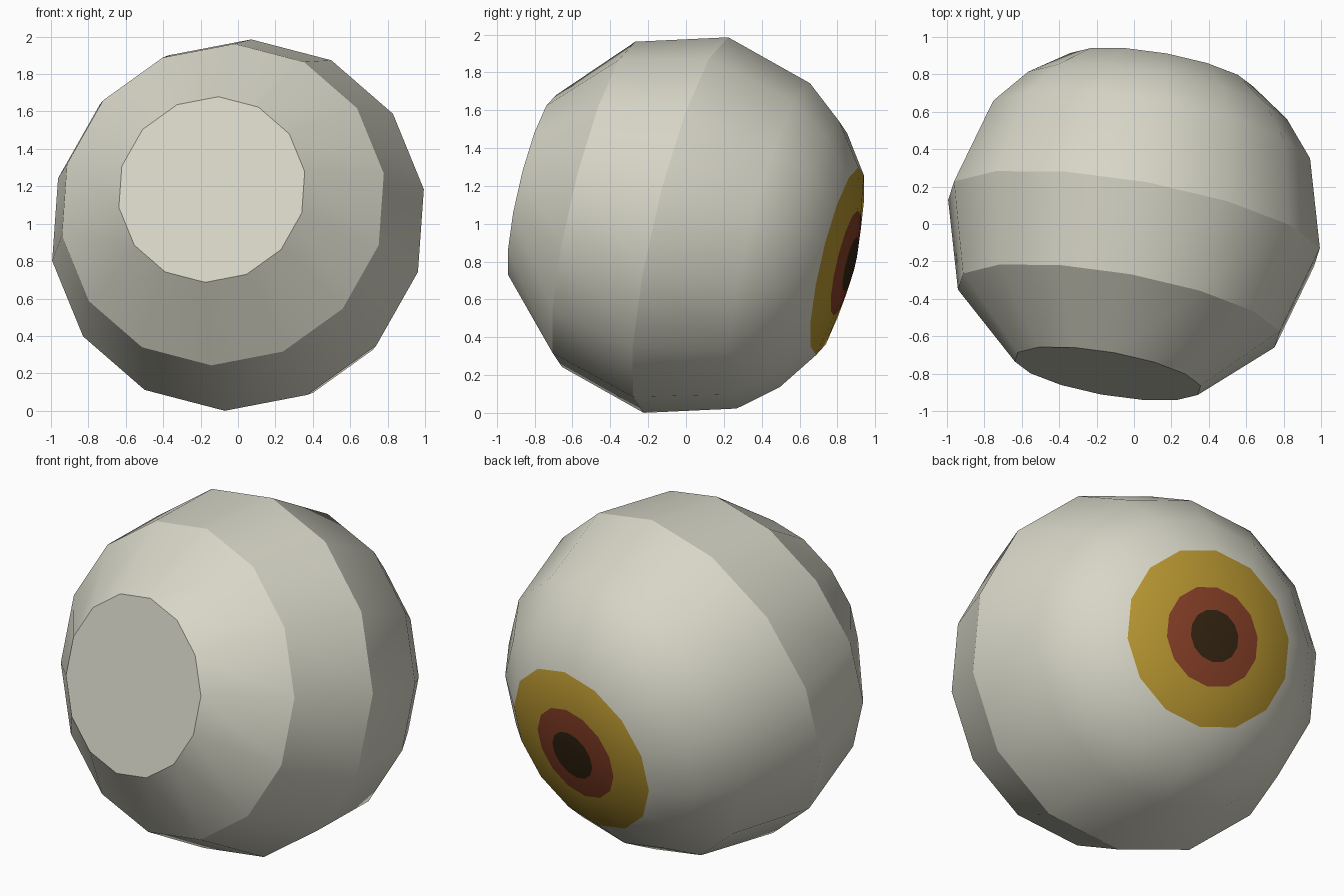
import bpy, bmesh, math
from mathutils import Vector

if "Cube" in bpy.data.objects:
    bpy.data.objects.remove(bpy.data.objects["Cube"])

SIDES = 14
RADIUS, SQUASH = 1.02, 0.963


def material(name, rgb):
    m = bpy.data.materials.new(name)
    m.diffuse_color = (*rgb, 1)
    m.use_nodes = True
    m.node_tree.nodes["Principled BSDF"].inputs["Base Color"].default_value = m.diffuse_color
    return m


mats = [material("off_white", (0.68, 0.67, 0.57)),
        material("yellow", (0.47, 0.30, 0.03)),
        material("rust_red", (0.24, 0.05, 0.02)),
        material("dark_brown", (0.034, 0.018, 0.006))]

# Gaze axis and the two directions spanning each ring
axis = Vector((0.168, 0.959, -0.228)).normalized()
side = Vector((1.0, -0.12, 0.19))
side = (side - axis * side.dot(axis)).normalized()
up = axis.cross(side)

# Profile from flat back to pupil: (distance along axis, radius, colour of next band)
profile = [(RADIUS * SQUASH * math.cos(math.radians(a)) / RADIUS * 1.0,
            RADIUS * math.sin(math.radians(a)), 0) for a in (150, 120, 90, 60, 45)]
profile += [(0.834, 0.51, 1), (0.881, 0.287, 2), (0.907, 0.15, 3)]

bm = bmesh.new()
rings = []
for d, r, c in profile:
    ring = []
    for i in range(SIDES):
        t = 2 * math.pi * i / SIDES
        ring.append(bm.verts.new(axis * d + (side * math.cos(t) + up * math.sin(t)) * r))
    rings.append(ring)

# Bands between rings
for k in range(len(rings) - 1):
    a, b = rings[k], rings[k + 1]
    for i in range(SIDES):
        j = (i + 1) % SIDES
        f = bm.faces.new((a[i], a[j], b[j], b[i]))
        f.material_index = profile[k][2]

# Flat back cap and pupil
bm.faces.new(rings[0][::-1])
bm.faces.new(rings[-1]).material_index = 3
bmesh.ops.recalc_face_normals(bm, faces=bm.faces)

# Centre and stand on the ground
xs, ys, zs = zip(*[v.co[:] for v in bm.verts])
bmesh.ops.translate(bm, verts=bm.verts, vec=(-(min(xs) + max(xs)) / 2,
                                             -(min(ys) + max(ys)) / 2, -min(zs)))

mesh = bpy.data.meshes.new("eyeball")
bm.to_mesh(mesh)
bm.free()
for m in mats:
    mesh.materials.append(m)
eyeball = bpy.data.objects.new("eyeball", mesh)
bpy.context.collection.objects.link(eyeball)
bpy.context.view_layer.objects.active = eyeball
eyeball.select_set(True)
bpy.ops.object.shade_smooth_by_angle(angle=math.radians(30))
